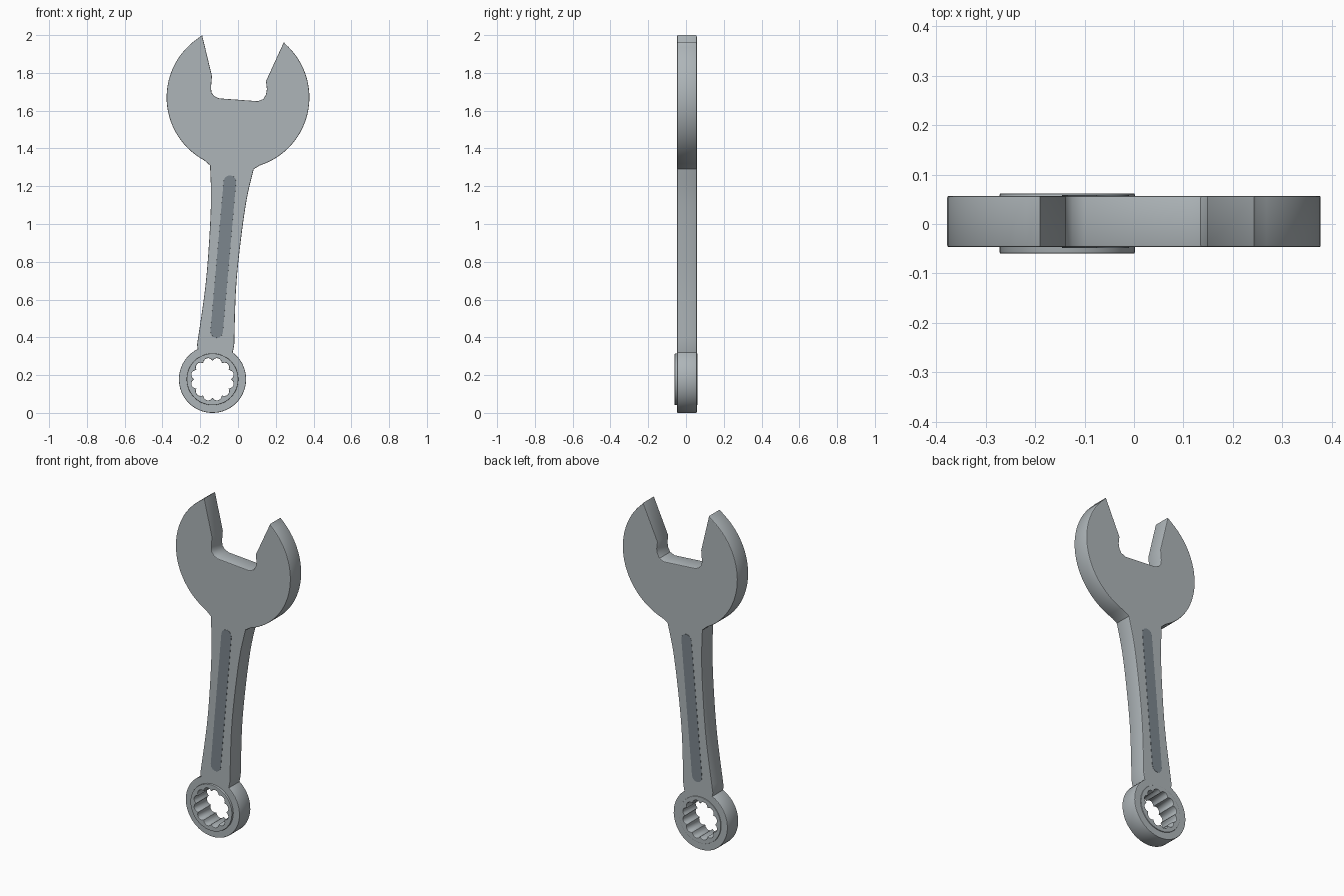
import bpy
from math import sin, cos, pi, radians

if "Cube" in bpy.data.objects:
    bpy.data.objects.remove(bpy.data.objects["Cube"])


def arc(cx, cz, r, a0, a1, n):
    """Points along a circular arc, angles in degrees."""
    return [(cx + r * cos(radians(a0 + (a1 - a0) * i / n)),
             cz + r * sin(radians(a0 + (a1 - a0) * i / n))) for i in range(n + 1)]


def smooth_line(pts, n=5):
    """Catmull-Rom curve through the points."""
    p = [pts[0]] + pts + [pts[-1]]
    out = []
    for i in range(1, len(p) - 2):
        for k in range(n):
            t = k / n
            out.append(tuple(0.5 * (2 * b + (c - a) * t + (2 * a - 5 * b + 4 * c - d) * t * t
                                    + (3 * b - a - 3 * c + d) * t ** 3)
                             for a, b, c, d in zip(*p[i - 1:i + 3])))
    return out + [pts[-1]]


def plate(name, loops, y0, y1, bevel, mat):
    """Filled outline (later loops are holes) extruded from y0 to y1."""
    cu = bpy.data.curves.new(name, 'CURVE')
    cu.dimensions = '2D'
    cu.fill_mode = 'BOTH'
    cu.extrude = (y1 - y0) / 2 - bevel
    cu.bevel_depth = bevel
    cu.bevel_resolution = 1
    cu.offset = -bevel
    for pts in loops:
        s = cu.splines.new('POLY')
        s.points.add(len(pts) - 1)
        for q, (x, z) in zip(s.points, pts):
            q.co = (x, z, 0, 1)
        s.use_cyclic_u = True
    ob = bpy.data.objects.new(name, cu)
    bpy.context.collection.objects.link(ob)
    cu.materials.append(mat)
    ob.rotation_euler = (pi / 2, 0, 0)
    ob.location.y = (y0 + y1) / 2
    bpy.ops.object.select_all(action='DESELECT')
    ob.select_set(True)
    bpy.context.view_layer.objects.active = ob
    bpy.ops.object.convert(target='MESH')
    bpy.ops.object.shade_smooth_by_angle(angle=radians(30))
    return ob


def material(name, rgb):
    m = bpy.data.materials.new(name)
    m.diffuse_color = (*rgb, 1)
    m.use_nodes = True
    m.node_tree.nodes["Principled BSDF"].inputs["Base Color"].default_value = m.diffuse_color
    return m


steel = material("steel", (0.42, 0.46, 0.48))
dark = material("dark_steel", (0.2, 0.24, 0.27))
RX, RZ = -0.135, 0.178  # centre of the ring end

# Wrench body: open jaw, curved handle and ring end in one outline
jaw = [(0.243, 1.963), (0.148, 1.756), (0.153, 1.713), (0.148, 1.685), (0.135, 1.662),
       (0.106, 1.65), (-0.10, 1.665), (-0.125, 1.676), (-0.14, 1.695), (-0.143, 1.72),
       (-0.138, 1.783), (-0.19, 2.0)]
left = smooth_line([(-0.148, 1.31), (-0.143, 1.13), (-0.154, 0.89), (-0.175, 0.65), (-0.217, 0.36)])
right = smooth_line([(-0.02, 0.36), (-0.011, 0.65), (0.012, 0.89), (0.046, 1.13), (0.083, 1.29)])
outline = (jaw + arc(0, 1.67, 0.378, 121, 246, 30)[1:-1] + left
           + arc(RX, RZ, 0.178, 116, 413, 48) + right
           + arc(0, 1.67, 0.378, 283.5, 409, 30)[1:])
plate("wrench_body", [outline, arc(RX, RZ, 0.126, 0, 352.5, 47)], -0.047, 0.057, 0.004, steel)

# Socket ring: raised rim with twelve scallops in the opening
star = []
for i in range(72):
    a = 2 * pi * i / 72
    r = 0.099 + 0.016 * abs(sin(6 * a)) ** 0.8
    star.append((RX + r * cos(a), RZ + r * sin(a)))
plate("socket_ring", [arc(RX, RZ, 0.137, 0, 352.5, 47), star], -0.06, 0.062, 0.003, steel)

# Dark inlay along the handle, showing on both faces
ax, az, bx, bz = -0.113, 0.43, -0.043, 1.225
tilt = 85
ends = (arc(bx, bz, 0.033, tilt - 90, tilt + 90, 6) + arc(ax, az, 0.033, tilt + 90, tilt + 270, 6))
plate("handle_inlay", [ends], -0.0485, 0.0585, 0.0005, dark)
